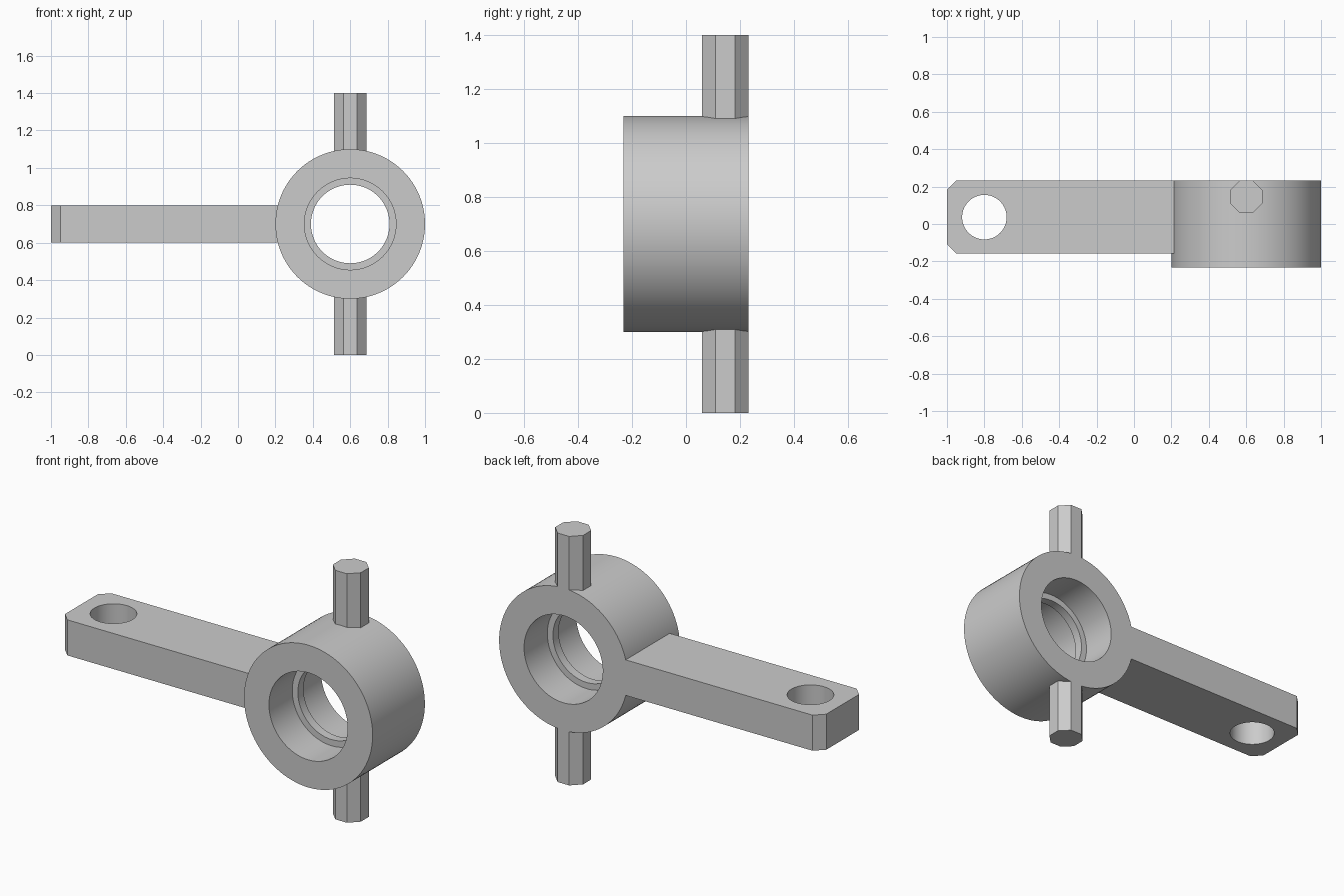
import bpy
import bmesh
import math
from mathutils import Matrix, Vector

cube = bpy.data.objects.get("Cube")
if cube:
    bpy.data.objects.remove(cube, do_unlink=True)

# Single grey finish
GREY = (0.6, 0.6, 0.6, 1.0)
grey = bpy.data.materials.new("plain_grey")
grey.use_nodes = True
grey.diffuse_color = GREY
grey.node_tree.nodes["Principled BSDF"].inputs["Base Color"].default_value = GREY

HALF = 0.232              # half depth of the hub along y
HUB_X, HUB_Z = 0.6, 0.7   # hub axis position


def finish(name, bm, smooth=False):
    """Turn a bmesh into a named grey object."""
    bmesh.ops.recalc_face_normals(bm, faces=bm.faces)
    mesh = bpy.data.meshes.new(name)
    bm.to_mesh(mesh)
    bm.free()
    mesh.materials.append(grey)
    obj = bpy.data.objects.new(name, mesh)
    bpy.context.collection.objects.link(obj)
    if smooth:
        smooth_by_angle(obj)
    return obj


def smooth_by_angle(obj):
    bpy.ops.object.select_all(action='DESELECT')
    obj.select_set(True)
    bpy.context.view_layer.objects.active = obj
    bpy.ops.object.shade_smooth_by_angle(angle=math.radians(30))


def prism(bm, sides, radius, depth, centre, turn=0.0):
    bmesh.ops.create_cone(
        bm, cap_ends=True, segments=sides, radius1=radius, radius2=radius, depth=depth,
        matrix=Matrix.Translation(centre) @ Matrix.Rotation(turn, 4, 'Z'))


# Hub: closed (radius, y) profile spun around the y axis, with a mid-bore lip
OUTER, BORE, LIP, LIP_HALF = 0.4, 0.245, 0.21, 0.025
profile = [(OUTER, -HALF), (OUTER, HALF), (BORE, HALF), (BORE, LIP_HALF),
           (LIP, LIP_HALF), (LIP, -LIP_HALF), (BORE, -LIP_HALF), (BORE, -HALF)]
bm = bmesh.new()
verts = [bm.verts.new((HUB_X + r, y, HUB_Z)) for r, y in profile]
edges = [bm.edges.new((v, verts[i - 1])) for i, v in enumerate(verts)]
bmesh.ops.spin(bm, geom=verts + edges, cent=(HUB_X, 0, HUB_Z), axis=(0, 1, 0),
               angle=math.tau, steps=96, use_merge=True)
bmesh.ops.remove_doubles(bm, verts=bm.verts, dist=0.0001)
finish("hub_ring", bm, smooth=True)

# Arm: outline with clipped end corners, extruded upward
FRONT, CLIP, THICK = -0.159, 0.05, 0.2
outline = [(0.25, FRONT), (0.25, HALF), (CLIP - 1, HALF), (-1, HALF - CLIP),
           (-1, FRONT + CLIP), (CLIP - 1, FRONT)]
bm = bmesh.new()
base = bm.faces.new([bm.verts.new((x, y, HUB_Z - THICK / 2)) for x, y in outline])
top = bmesh.ops.extrude_face_region(bm, geom=[base])["geom"]
bmesh.ops.translate(bm, vec=Vector((0, 0, THICK)),
                    verts=[g for g in top if isinstance(g, bmesh.types.BMVert)])
arm = finish("arm", bm)

# Round hole through the arm end
bm = bmesh.new()
prism(bm, 64, 0.119, 1.0, (-0.8, (FRONT + HALF) / 2, HUB_Z))
cutter = finish("hole_cutter", bm)
cutter.hide_render = True
cut = arm.modifiers.new("hole", 'BOOLEAN')
cut.operation = 'DIFFERENCE'
cut.solver = 'EXACT'
cut.object = cutter
bpy.context.view_layer.objects.active = arm
bpy.ops.object.modifier_apply(modifier=cut.name)
bpy.data.objects.remove(cutter, do_unlink=True)
smooth_by_angle(arm)

# Octagonal pegs above and below the hub, flush with its back face
FLAT = 0.0865
LENGTH = 0.34
for name, z in (("upper_peg", 1.4 - LENGTH / 2), ("lower_peg", LENGTH / 2)):
    bm = bmesh.new()
    prism(bm, 8, FLAT / math.cos(math.pi / 8), LENGTH, (HUB_X, HALF - FLAT, z), math.pi / 8)
    finish(name, bm)
